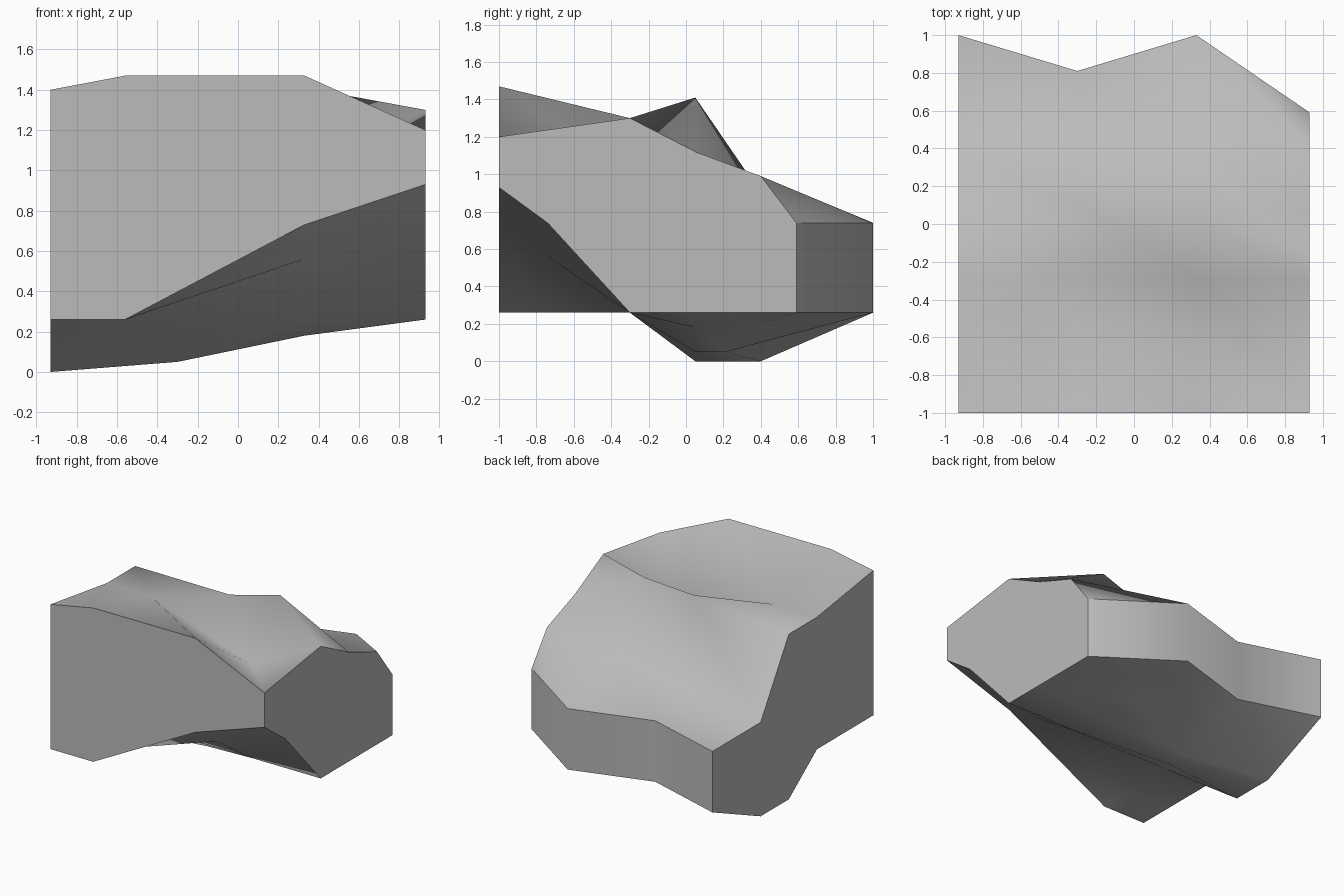
import bpy
import bmesh

cube = bpy.data.objects.get("Cube")
if cube:
    bpy.data.objects.remove(cube, do_unlink=True)


def make_material(name, color):
    material = bpy.data.materials.new(name)
    material.use_nodes = True
    material.diffuse_color = color
    material.node_tree.nodes["Principled BSDF"].inputs["Base Color"].default_value = color
    return material


def section(x, profile):
    """Place a (y, z) profile on the plane at x."""
    return [(x, y, z) for y, z in profile]


SIDE = 0.93
INNER = 0.33

# Upper surface: four sections from right to left, each running front to back
top_sections = [
    section(-SIDE, [(-1, 1.4), (-.3, 1.3), (.05, 1.3), (.4, .74), (1, .74)]),
    [(-.56, -1, 1.47), (-.55, -.3, 1.3), (-.05, -.03, 1.34), (-.3, .4, .82), (-.3, .81, .74)],
    section(INNER, [(-1, 1.47), (-.3, 1), (.05, 1.41), (.4, .9), (1, .74)]),
    section(SIDE, [(-1, 1.2), (-.3, 1.3), (.05, 1.12), (.4, .99), (.59, .74)]),
]

# Underside: the same four sections with one extra row near the front
bottom_sections = [
    section(-SIDE, [(-1, .26), (-.74, .26), (-.3, .26), (.05, 0), (.4, 0), (1, .26)]),
    [(-.56, -1, .26), (-.56, -.74, .26), (-.55, -.3, .26),
     (-.3, .05, .05), (-.3, .21, .05), (-.3, .81, .26)],
    section(INNER, [(-1, .73), (-.74, .56), (-.3, .26), (.05, .18), (.4, .2), (1, .26)]),
    section(SIDE, [(-1, .93), (-.74, .74), (-.3, .26), (.05, .26), (.4, .26), (.59, .26)]),
]

bm = bmesh.new()
top = [[bm.verts.new(p) for p in s] for s in top_sections]
bottom = [[bm.verts.new(p) for p in s] for s in bottom_sections]
region = bm.faces.layers.int.new("region")
TOP, UNDER, FRONT, BACK, RIGHT, LEFT = range(6)


def add_face(verts, part):
    bm.faces.new(verts)[region] = part


def skin(sections, part, flipped_row=None):
    """Join neighbouring sections with pairs of triangles."""
    for near, far in zip(sections, sections[1:]):
        for row in range(len(near) - 1):
            a, b, c, d = near[row], far[row], far[row + 1], near[row + 1]
            if row == flipped_row:
                add_face((a, b, c), part)
                add_face((a, c, d), part)
            else:
                add_face((a, b, d), part)
                add_face((b, c, d), part)


# Folded upper and lower surfaces
skin(top, TOP)
skin(bottom, UNDER, flipped_row=len(bottom[0]) - 2)

# Flat front and side faces
add_face([s[0] for s in bottom] + [s[0] for s in reversed(top)], FRONT)
add_face(bottom[0] + top[0][::-1], RIGHT)
add_face(bottom[-1] + top[-1][::-1], LEFT)

# Wavy back wall
for i in range(len(top) - 1):
    add_face((bottom[i][-1], bottom[i + 1][-1], top[i + 1][-1], top[i][-1]), BACK)

# Smooth within each surface, crisp where surfaces meet
bmesh.ops.recalc_face_normals(bm, faces=bm.faces[:])
for face in bm.faces:
    face.smooth = True
for edge in bm.edges:
    edge.smooth = len({face[region] for face in edge.link_faces}) == 1
bm.faces.layers.int.remove(region)

mesh = bpy.data.meshes.new("rock_block")
bm.to_mesh(mesh)
bm.free()
mesh.materials.append(make_material("stone grey", (.5, .5, .5, 1)))
rock = bpy.data.objects.new("rock_block", mesh)
bpy.context.collection.objects.link(rock)
